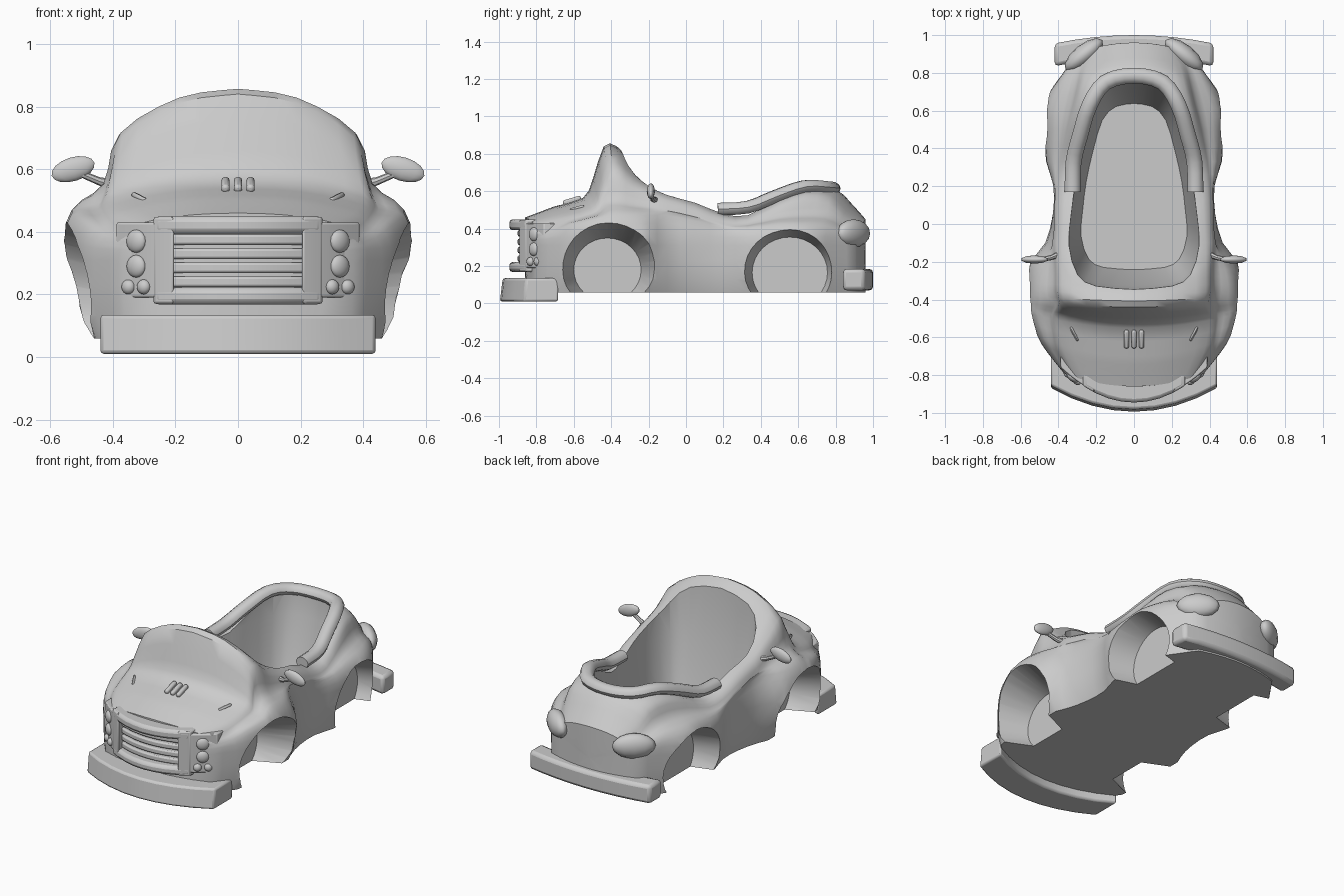
import bpy, bmesh, math
from mathutils import Vector

if "Cube" in bpy.data.objects:
    bpy.data.objects.remove(bpy.data.objects["Cube"])


def smooth_path(pts, sub):
    """Catmull-Rom interpolation of tuples of any length."""
    out, n = [], len(pts)
    for i in range(n - 1):
        a, b, c, d = pts[max(i - 1, 0)], pts[i], pts[i + 1], pts[min(i + 2, n - 1)]
        for k in range(sub):
            t = k / sub
            out.append(tuple(0.5 * (2 * q + (r - p) * t + (2 * p - 5 * q + 4 * r - s) * t * t
                                    + (3 * q - p - 3 * r + s) * t ** 3)
                             for p, q, r, s in zip(a, b, c, d)))
    return out + [tuple(pts[-1])]


def smooth(ob, angle=40):
    bpy.ops.object.select_all(action='DESELECT')
    ob.select_set(True)
    bpy.context.view_layer.objects.active = ob
    bpy.ops.object.shade_smooth_by_angle(angle=math.radians(angle))


def loft(name, rings, bevel=0, shade=True):
    bm = bmesh.new()
    vs = [[bm.verts.new(p) for p in r] for r in rings]
    n = len(rings[0])
    for a, b in zip(vs, vs[1:]):
        for i in range(n):
            bm.faces.new((a[i], a[(i + 1) % n], b[(i + 1) % n], b[i]))
    bm.faces.new(vs[0])
    bm.faces.new(vs[-1])
    bmesh.ops.recalc_face_normals(bm, faces=bm.faces)
    me = bpy.data.meshes.new(name)
    bm.to_mesh(me)
    bm.free()
    ob = bpy.data.objects.new(name, me)
    bpy.context.collection.objects.link(ob)
    if bevel:
        m = ob.modifiers.new("Bevel", 'BEVEL')
        m.width, m.segments, m.limit_method = bevel, 2, 'ANGLE'
    if shade:
        smooth(ob)
    return ob


def bar(name, x0, x1, z0, z1, yc, k, depth, bevel=0.01, lean=0.0):
    """Box bent in plan so its outer face follows y = yc + k x^2."""
    rings = []
    for i in range(9):
        x = x0 + (x1 - x0) * i / 8
        y = yc + k * x * x
        rings.append([(x, y, z0), (x, y + lean, z1), (x, y + depth, z1), (x, y + depth, z0)])
    return loft(name, rings, bevel)


def blob(name, loc, scale, rot=(0, 0, 0), seg=16, rings=8):
    bpy.ops.mesh.primitive_uv_sphere_add(segments=seg, ring_count=rings, location=loc, rotation=rot)
    ob = bpy.context.object
    ob.name, ob.scale = name, scale
    smooth(ob, 60)
    return ob


def pill(name, loc, size, rot):
    bpy.ops.mesh.primitive_cube_add(size=1, location=loc, rotation=rot)
    ob = bpy.context.object
    ob.name, ob.scale = name, size
    bpy.ops.object.transform_apply(location=False, rotation=False, scale=True)
    m = ob.modifiers.new("Bevel", 'BEVEL')
    m.width, m.segments = 0.01, 2
    smooth(ob)


def cut(ob, cutter):
    m = ob.modifiers.new("Cut", 'BOOLEAN')
    m.operation, m.object, m.solver = 'DIFFERENCE', cutter, 'EXACT'
    bpy.context.view_layer.objects.active = ob
    bpy.ops.object.modifier_apply(modifier=m.name)
    bpy.data.objects.remove(cutter)


# Body stations: y, widest x, shoulder x z, upper edge x z, centre z
stations = [
    (-.86, .37, .36, .36, .30, .43, .46), (-.78, .46, .44, .38, .35, .45, .49),
    (-.70, .51, .49, .42, .38, .47, .52), (-.55, .55, .53, .45, .40, .51, .565),
    (-.50, .555, .53, .46, .39, .56, .66), (-.44, .56, .53, .47, .37, .70, .84),
    (-.37, .56, .53, .47, .38, .71, .84), (-.28, .56, .52, .47, .38, .65, .75),
    (-.20, .55, .49, .47, .38, .61, .66), (-.10, .47, .43, .47, .38, .57, .61),
    (.05, .43, .42, .44, .37, .53, .56), (.20, .425, .42, .40, .36, .47, .50),
    (.33, .465, .44, .40, .35, .46, .49), (.50, .475, .44, .42, .32, .54, .58),
    (.65, .475, .44, .42, .29, .58, .62), (.80, .45, .40, .42, .26, .56, .61),
    (.88, .38, .36, .40, .24, .48, .54), (.96, .30, .28, .36, .18, .42, .45)]


def clamp(v):
    return max(0.0, min(1.0, v))


def bend(p):
    """Curve nose and tail in plan."""
    x, y, z = p
    return (x, y + x * x * (.5 * clamp((-.3 - y) / .5) - .6 * clamp((y - .55) / .3)), z)


def body_ring(s, scale=1.0):
    y, xw, xs, zs, xt, zt, zc = s
    xb = min(xw * .93, .46)
    half = smooth_path([(0, .06), (xb * .6, .06), (xb, .06), (xw, .31), (xs, zs),
                        (min(xt + .05, xs), zs + .35 * (zt - zs)), (xt, zt),
                        (xt * .5, zc - .2 * (zc - zt)), (0, zc)], 3)
    half = [(x, max(z, .06)) for x, z in half]
    full = half + [(-x, z) for x, z in half[-2:0:-1]]
    zm = (.06 + zc) / 2
    return [bend((x * scale, y, zm + (z - zm) * scale)) for x, z in full]


rings = [body_ring(s) for s in smooth_path(stations, 2)]
caps = (.75, .5, .25, .04)
rings = ([body_ring(stations[0], c) for c in reversed(caps)] + rings
         + [body_ring(stations[-1], c) for c in caps])
body = loft("body_shell", rings, shade=False)

# Cockpit tub and wheel wells cut from the shell
plan = smooth_path([(0, -.34), (.2, -.325), (.3, -.27), (.35, -.12), (.34, .05), (.315, .25),
                    (.27, .45), (.21, .65), (.12, .74), (0, .76)], 2)
plan = plan + [(-x, y) for x, y in plan[-2:0:-1]]
tub = loft("tub_cutter", [[(x * k, .15 + (y - .15) * k, z) for x, y in plan]
                          for z, k in ((.12, .8), (.48, .97), (1.2, 1.06))], shade=False)
cut(body, tub)
for s in (1, -1):
    for y, z, r1, r2 in ((-.42, .18, .17, .275), (.555, .165, .19, .27)):
        bpy.ops.mesh.primitive_cone_add(vertices=32, radius1=r1, radius2=r2, depth=.32,
                                        location=(s * .46, y, z), rotation=(0, s * math.pi / 2, 0))
        well = bpy.context.object
        well.scale = (1, 1.06, 1)
        bpy.context.view_layer.update()
        cut(body, well)
smooth(body, 40)

# Padded U-shaped rim behind the seat
half = [(.325, .17, .505), (.32, .33, .515), (.285, .47, .57), (.235, .63, .625),
        (.15, .75, .62), (0, .785, .615)]
path = smooth_path(half + [(-x, y, z) for x, y, z in half[-2::-1]], 3)
rim = []
for i, p in enumerate(path):
    t = (Vector(path[min(i + 1, len(path) - 1)]) - Vector(path[max(i - 1, 0)])).normalized()
    side = t.cross(Vector((0, 0, 1))).normalized()
    up = side.cross(t)
    rim.append([Vector(p) + side * .042 * math.cos(a) + up * .035 * math.sin(a)
                for a in (j * math.tau / 10 for j in range(10))])
loft("seat_rim", rim)

# Bumpers
bar("front_bumper", -.44, .44, .01, .135, -.995, .65, .19, .012, lean=.015)
bar("rear_bumper", -.42, .42, .07, .185, 1.0, -.25, -.12, .02)

# Grille frame and slats
bar("grille_top", -.27, .27, .392, .45, -.945, 1.2, .11, .018)
bar("grille_bottom", -.27, .27, .168, .222, -.945, 1.2, .11, .018)
for i in range(4):
    z = .375 - i * .045
    bar("grille_slat", -.22, .22, z - .017, z + .017, -.90, 1.0, .06, .008)

for s in (1, -1):
    # Grille side and headlight cluster
    bar("grille_side", s * .205, s * .27, .17, .448, -.943, 1.2, .10, .016)
    bar("headlight_panel", s * .262, s * .388, .19, .43, -.94, 1.2, .07, .006)
    for x, z, r in ((.325, .37, .037), (.325, .29, .036), (.301, .224, .024), (.35, .224, .024)):
        blob("headlight", (s * x, -.94 + 1.2 * x * x, z), (r, .02, r), (0, 0, s * .66))

    # Side hood vents
    for d in (-.016, .016):
        pill("side_vent", (s * (.3 + d), -.575 - d * .4, .508), (.016, .085, .022),
             (.25, s * .2, -s * .45))

    # Wing mirror with stem
    stem = [[(s * x, -.19 + .4 * (.47 - x) * (x < .45) + r * math.cos(a), z + r * math.sin(a))
             for a in (j * math.tau / 8 for j in range(8))]
            for x, z, r in ((.37, .545, .02), (.44, .56, .014), (.50, .585, .012))]
    loft("mirror_stem", stem)
    blob("mirror_head", (s * .527, -.188, .60), (.075, .022, .038), (0, s * .3, 0), 10, 8)

    # Tail lamp
    blob("tail_lamp", (s * .265, .895, .375), (.125, .055, .075), (0, 0, -s * .68), 12, 8)

# Centre hood vents
for x in (-.04, 0, .04):
    pill("hood_vent", (x, -.61, .55), (.026, .1, .028), (.29, 0, 0))
